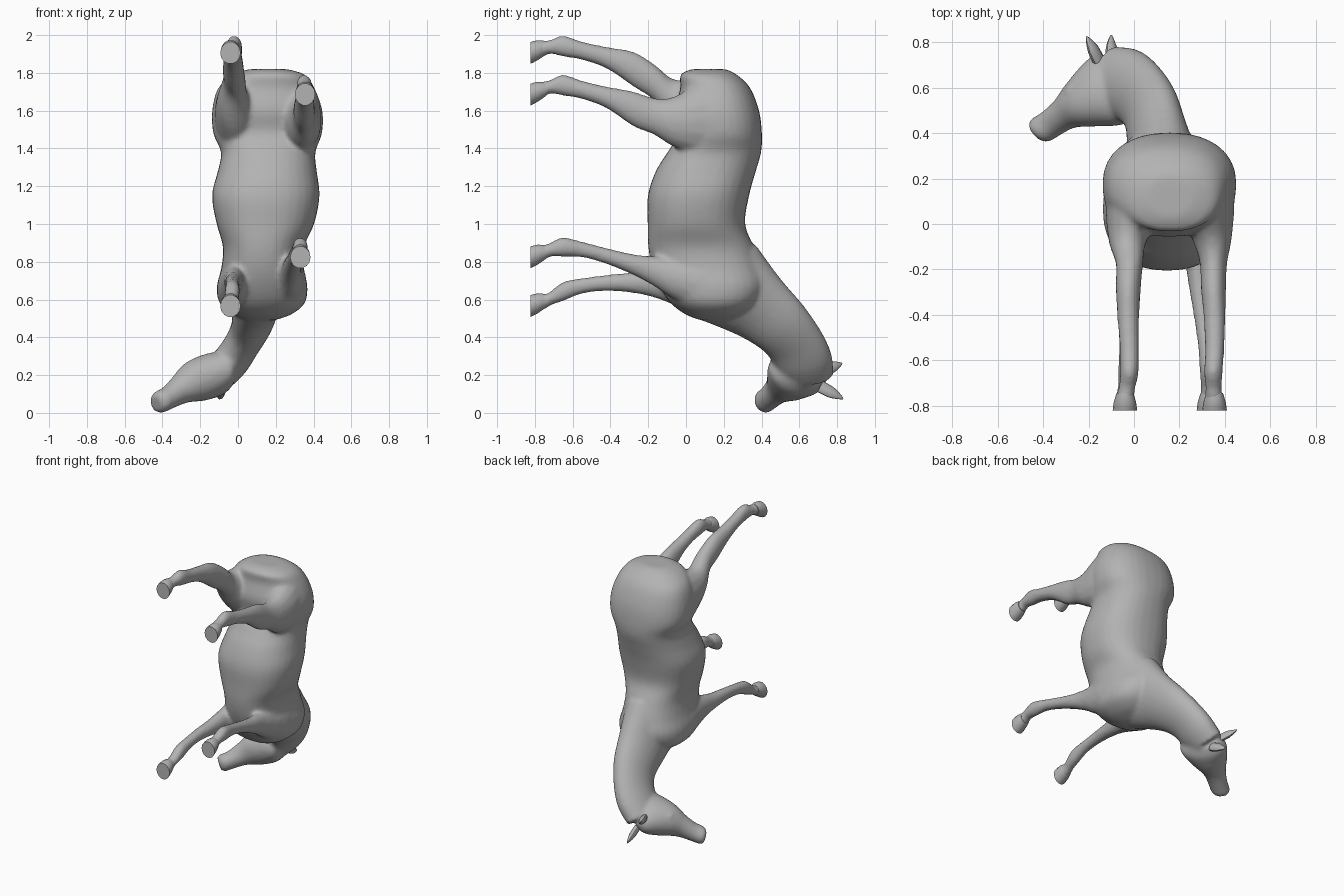
import bpy, bmesh, math
from mathutils import Vector

grey = bpy.data.materials.new("plain grey")
grey.diffuse_color = (0.45, 0.45, 0.45, 1)


def smooth_curve(rows, steps):
    """Catmull-Rom interpolation of rows of numbers."""
    out = []
    for i in range(len(rows) - 1):
        a, b, c, d = (rows[max(0, min(len(rows) - 1, i + k))] for k in (-1, 0, 1, 2))
        for s in range(steps):
            t = s / steps
            out.append([0.5 * (2 * q + (r - p) * t + (2 * p - 5 * q + 4 * r - u) * t * t
                               + (3 * q - p - 3 * r + u) * t ** 3)
                        for p, q, r, u in zip(a, b, c, d)])
    return out + [list(rows[-1])]


def loft(bm, rows, sides=24, steps=4, level=None, power=1.0):
    """Rows: centre xyz, half-height vector xyz, half-width. Power < 1 squares the rings."""
    rows = smooth_curve(rows, steps)
    centres = [Vector(r[:3]) for r in rows]
    rings = []

    def bulge(v):
        return math.copysign(abs(v) ** power, v)

    for i, r in enumerate(rows):
        along = centres[min(i + 1, len(rows) - 1)] - centres[max(i - 1, 0)]
        up = Vector(r[3:6])
        side = (Vector(level) if level else along.cross(up).normalized()) * r[6]
        rings.append([bm.verts.new(centres[i] + side * bulge(math.cos(a)) + up * bulge(math.sin(a)))
                      for a in (2 * math.pi * k / sides for k in range(sides))])
    for p, q in zip(rings, rings[1:]):
        for k in range(sides):
            n = (k + 1) % sides
            bm.faces.new((p[k], p[n], q[n], q[k]))
    bm.faces.new(rings[0])
    bm.faces.new(rings[-1])


def finish(bm, name):
    bmesh.ops.recalc_face_normals(bm, faces=bm.faces[:])
    for f in bm.faces:
        f.smooth = True
    for e in bm.edges:
        e.smooth = e.calc_face_angle(0) < math.radians(40)
    mesh = bpy.data.meshes.new(name)
    bm.to_mesh(mesh)
    bm.free()
    mesh.materials.append(grey)
    ob = bpy.data.objects.new(name, mesh)
    bpy.context.collection.objects.link(ob)
    return ob


body = bmesh.new()

# Torso from rump to breast: z, centre x, centre y, half-width x, half-depth y
torso = [
    (1.82, .16, .12, .10, .09), (1.79, .165, .12, .19, .15), (1.72, .15, .155, .255, .185),
    (1.60, .155, .165, .292, .222), (1.48, .157, .18, .288, .222), (1.38, .16, .15, .25, .248),
    (1.28, .155, .105, .262, .265), (1.15, .147, .066, .285, .268), (1.0, .145, .055, .258, .258),
    (.88, .135, .08, .215, .28), (.77, .13, .11, .218, .29), (.67, .128, .14, .24, .28),
    (.58, .128, .15, .225, .23), (.52, .13, .15, .15, .15), (.49, .13, .14, .06, .06)]
loft(body, [(x, y, z, 0, ry, 0, rx) for z, x, y, rx, ry in torso], 32, 4, (1, 0, 0), .87)

# Neck, curving round to the poll
loft(body, [
    (.13, .20, .70, .03, .17, .19, .17), (.10, .375, .565, .065, .13, .135, .122),
    (.073, .50, .46, .06, .125, .10, .105), (.02, .58, .36, .05, .142, .055, .095),
    (-.04, .62, .27, .04, .152, .03, .097), (-.10, .64, .20, .01, .142, 0, .09)])

# Head from poll to muzzle
loft(body, [
    (-.06, .63, .215, -.05, .115, -.03, .08), (-.115, .587, .205, -.077, .145, -.045, .115),
    (-.22, .53, .17, -.06, .10, -.036, .113), (-.30, .487, .125, -.037, .063, -.022, .08),
    (-.365, .442, .082, -.037, .051, -.022, .062), (-.415, .411, .057, -.035, .050, -.022, .06),
    (-.437, .402, .047, -.025, .036, -.015, .045)])

# Brow bumps over the eyes
for spot in ((-.28, .585, .23), (-.19, .58, .085)):
    made = bmesh.ops.create_icosphere(body, subdivisions=2, radius=.025)
    bmesh.ops.translate(body, verts=made["verts"], vec=spot)

# Legs share heights and thickness; each has its own path of (x, z)
HEIGHTS = (-.785, -.74, -.715, -.65, -.55, -.42, -.28, -.17, -.06, .10, .24)
HIND = ((.05, .044), (.04, .038), (.037, .037), (.057, .041), (.049, .043),
        (.058, .048), (.093, .056), (.098, .061), (.135, .088), (.205, .125), (.16, .10))
FRONT = ((.05, .044), (.039, .038), (.038, .037), (.052, .041), (.042, .037),
         (.043, .04), (.056, .048), (.08, .056), (.11, .08), (.14, .11), (.10, .07))
legs = {
    "hind_left": (HIND, ((-.04, 1.92), (-.035, 1.932), (-.03, 1.938), (-.02, 1.942),
                         (-.02, 1.917), (-.025, 1.88), (-.025, 1.82), (-.02, 1.75),
                         (-.028, 1.63), (.0, 1.565), (.03, 1.56))),
    "hind_right": (HIND, ((.355, 1.70), (.35, 1.718), (.35, 1.728), (.35, 1.735),
                          (.355, 1.71), (.355, 1.67), (.35, 1.61), (.35, 1.57),
                          (.345, 1.54), (.318, 1.56), (.29, 1.56))),
    "front_right": (FRONT, ((.33, .838), (.33, .853), (.33, .865), (.33, .878),
                            (.32, .865), (.305, .83), (.29, .785), (.28, .75),
                            (.27, .71), (.255, .68), (.25, .68))),
    "front_left": (FRONT, ((-.04, .58), (-.038, .592), (-.035, .607), (-.03, .643),
                           (-.03, .672), (-.03, .688), (-.025, .69), (-.02, .69),
                           (-.01, .68), (.0, .66), (.02, .66)))}
for name, (sizes, path) in legs.items():
    loft(body, [(x, y, z, 0, 0, rz, w)
                for y, (rz, w), (x, z) in zip(HEIGHTS, sizes, path)], 16)
    # Hoof, flat underneath
    x, z = path[0]
    hoof = bmesh.new()
    loft(hoof, [(x, -.822, z - .014, 0, 0, .059, .054), (x, -.785, z, 0, 0, .054, .049),
                (x, -.745, z + .012, 0, 0, .038, .037)], 14, 2)
    finish(hoof, name + "_hoof")

# Fuse the trunk, head and legs into one skin
skin = finish(body, "horse_body")
remesh = skin.modifiers.new("fuse", 'REMESH')
remesh.mode = 'VOXEL'
remesh.voxel_size = .012
remesh.use_smooth_shade = True
soften = skin.modifiers.new("soften", 'SMOOTH')
soften.factor = .5
soften.iterations = 10

# Pointed ears
for name, base, tip in (("upper_ear", (-.155, .72, .225), (-.21, .826, .262)),
                        ("lower_ear", (-.095, .71, .14), (-.10, .832, .075))):
    b, t = Vector(base), Vector(tip)
    flat = (t - b).cross(Vector((.52, 0, -.85))).normalized()
    ear = bmesh.new()
    loft(ear, [(*b.lerp(t, f), *(flat * r * .65), r)
               for f, r in ((0, .036), (.45, .035), (.8, .019), (1, .004))], 10, 2)
    finish(ear, name)
